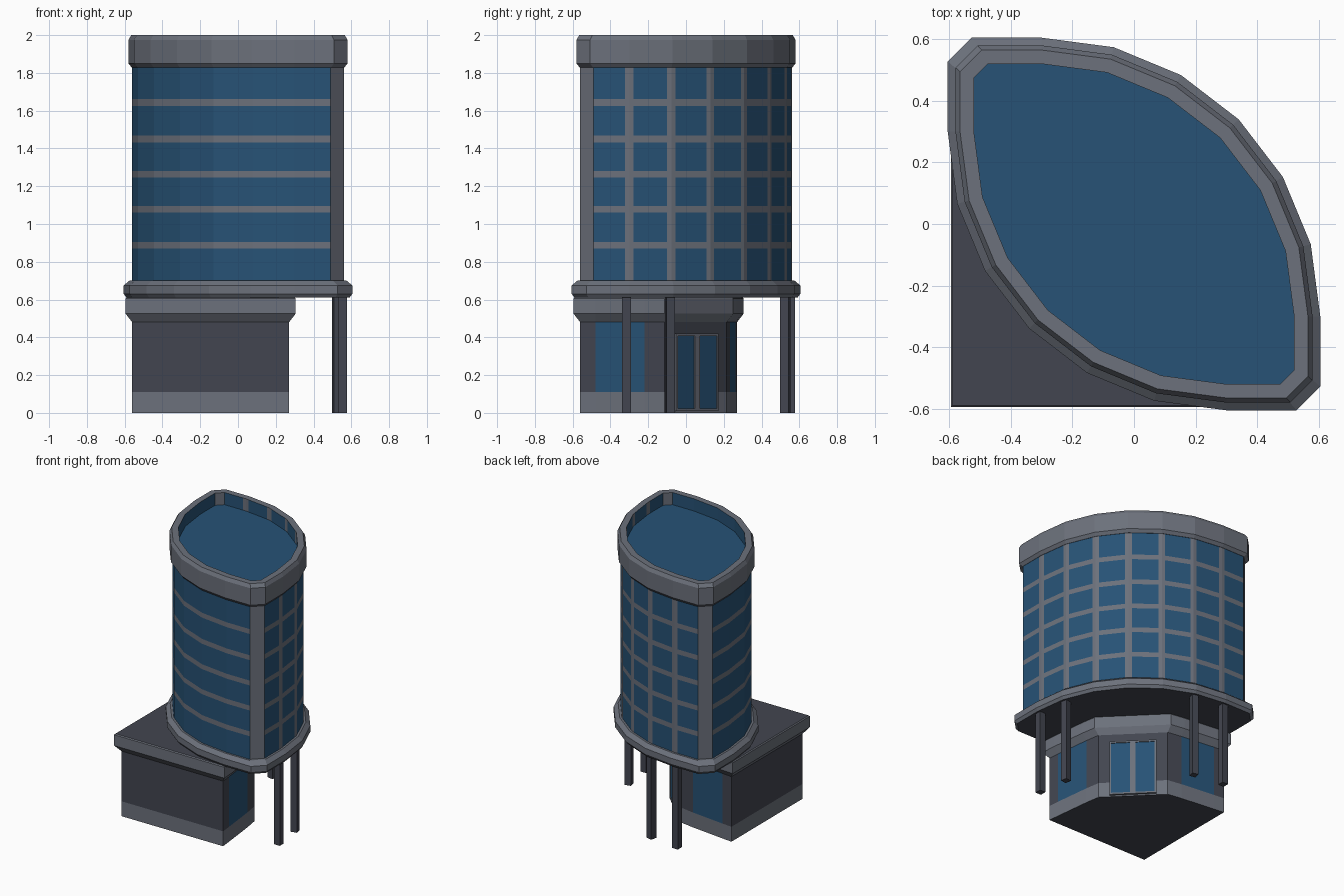
import bpy, bmesh
from math import sin, cos, radians, sqrt
from mathutils import Vector

if "Cube" in bpy.data.objects:
    bpy.data.objects.remove(bpy.data.objects["Cube"])


def material(name, color):
    m = bpy.data.materials.new(name)
    m.diffuse_color = (*color, 1)
    m.use_nodes = True
    m.node_tree.nodes["Principled BSDF"].inputs["Base Color"].default_value = m.diffuse_color
    return m


LIGHT, DARK, GLASS = 0, 1, 2
MATS = [material("light_grey", (0.15, 0.165, 0.20)),
        material("dark_grey", (0.055, 0.06, 0.08)),
        material("blue_glass", (0.02, 0.085, 0.18))]


def loft(name, rings, mat, bottom=LIGHT, top=LIGHT):
    """Stack closed outlines; mat(row, segment) picks each face's material."""
    bm = bmesh.new()
    rows = [[bm.verts.new((x, y, z)) for x, y in pts] for pts, z in rings]
    n = len(rows[0])
    for r in range(len(rows) - 1):
        for i in range(n):
            j = (i + 1) % n
            f = bm.faces.new((rows[r][i], rows[r][j], rows[r + 1][j], rows[r + 1][i]))
            f.material_index = mat(r, i)
    bm.faces.new(rows[0]).material_index = bottom
    bm.faces.new(rows[-1]).material_index = top
    bmesh.ops.recalc_face_normals(bm, faces=bm.faces)
    me = bpy.data.meshes.new(name)
    bm.to_mesh(me)
    bm.free()
    for m in MATS:
        me.materials.append(m)
    ob = bpy.data.objects.new(name, me)
    bpy.context.collection.objects.link(ob)
    return ob


def box(name, x, y, z0, z1, w, d, angle, mat):
    pts = [(-w / 2, -d / 2), (w / 2, -d / 2), (w / 2, d / 2), (-w / 2, d / 2)]
    ob = loft(name, [(pts, z0), (pts, z1)], lambda r, i: mat, mat, mat)
    ob.location = (x, y, 0)
    ob.rotation_euler.z = radians(angle)
    return ob


def lens(e, cut):
    """Tower plan: two facing quarter arcs with clipped tips.
    Each vertex of the back arc is split to leave room for a mullion."""
    R = e + 0.3
    half = [Vector((-e + cut, e))]
    half += [Vector((R * cos(radians(a)) - 0.3, R * sin(radians(a)) - 0.3)) for a in range(90, -1, -15)]
    half.append(Vector((e, -e + cut)))
    pts = [half[0]]
    for k in range(1, 8):
        p = half[k]
        before = (half[k - 1] - p).normalized() * 0.023
        after = (half[k + 1] - p).normalized() * 0.023
        pts += [p + before, p, p + after]
    pts.append(half[-1])
    return [tuple(p) for p in pts] + [(-p.x, -p.y) for p in half]


# segments: 0..21 back arc, 22 tip, 23..30 front arc, 31 tip
def upright(i):
    return i in (22, 31) or (i < 22 and i % 3 != 0)


# Tower walls: glass with floor bands, mullions and corner posts
levels = [0.69]
for zc in (0.888, 1.078, 1.263, 1.45, 1.643):
    levels += [zc - 0.018, zc + 0.018]
levels.append(1.84)
loft("tower_walls", [(lens(0.56, 0.07), z) for z in levels],
     lambda r, i: LIGHT if r % 2 or upright(i) else GLASS)

# Parapet with sunken glass roof
parapet = [(0.562, 0.07, 1.828), (0.58, 0.072, 1.85), (0.58, 0.072, 1.975),
           (0.565, 0.07, 2.0), (0.52, 0.046, 2.0), (0.52, 0.046, 1.91)]
loft("parapet_and_roof", [(lens(e, c), z) for e, c, z in parapet],
     lambda r, i: GLASS if r == 4 and not upright(i) else LIGHT, LIGHT, GLASS)

# Projecting ledge under the tower
ledge = [(0.59, 0.075, 0.61), (0.605, 0.077, 0.63), (0.605, 0.077, 0.675), (0.575, 0.073, 0.70)]
loft("tower_ledge", [(lens(e, c), z) for e, c, z in ledge], lambda r, i: LIGHT, DARK, LIGHT)


# Base building, symmetric about the x = y diagonal
def base_outline(o):
    side = [(0.27 + o, -0.56 - o), (0.262 + o, -0.48), (0.232 + o, -0.22), (0.215 + o, -0.115)]
    return [(-0.56 - o, -0.56 - o)] + side + [(y, x) for x, y in reversed(side)]


def base_mat(r, i):
    if r == 1:
        return GLASS if i in (2, 6) else DARK
    return LIGHT


base = [(0, 0), (0, 0.11), (0, 0.48), (0.035, 0.525), (0.035, 0.605), (0.029, 0.612)]
loft("base_building", [(base_outline(o), z) for o, z in base], base_mat, DARK, DARK)

# Double door on the diagonal face
s = 1 / sqrt(2)
for k, (t, w) in enumerate([(-0.153, 0.012), (0, 0.036), (0.153, 0.012)]):
    box(f"door_post_{k}", 0.05 + t * s, 0.05 - t * s, 0.01, 0.42, w, 0.03, -45, LIGHT)
for k, z in enumerate((0.01, 0.408)):
    box(f"door_rail_{k}", 0.05, 0.05, z, z + 0.012, 0.318, 0.03, -45, LIGHT)
for k, t in enumerate((-0.0825, 0.0825)):
    box(f"door_pane_{k}", 0.05 + t * s, 0.05 - t * s, 0.015, 0.415, 0.135, 0.018, -45, GLASS)

# Four slim columns carrying the overhang
for k, (x, y, a) in enumerate([(0.555, -0.315, 0), (0.525, -0.085, 12)]):
    box(f"column_right_{k}", x, y, 0, 0.62, 0.046, 0.046, a, DARK)
    box(f"column_back_{k}", y, x, 0, 0.62, 0.046, 0.046, -a, DARK)
